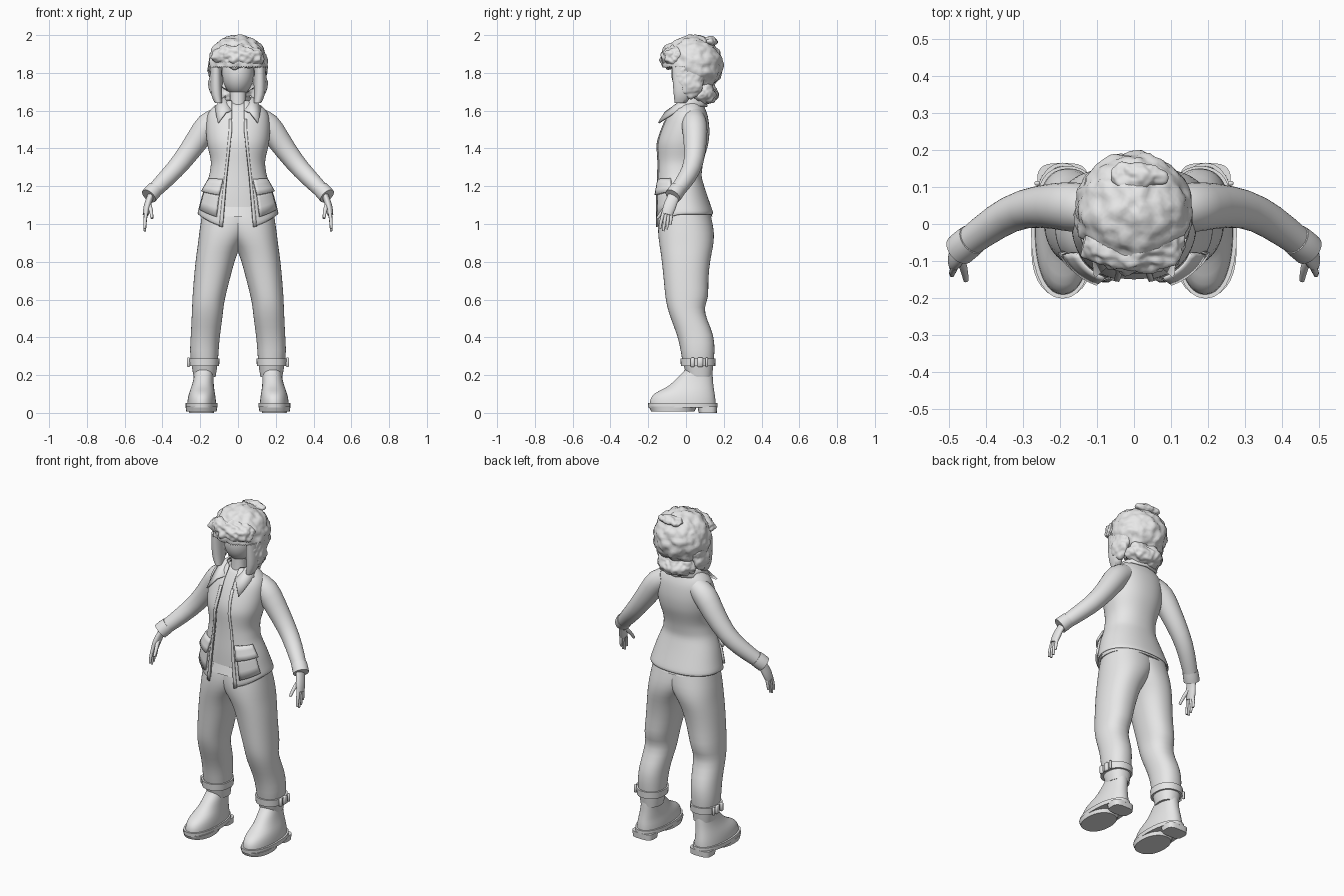
import bpy, bmesh
from math import sin, cos, pi, asin, copysign
from mathutils import Vector, noise

if "Cube" in bpy.data.objects:
    bpy.data.objects.remove(bpy.data.objects["Cube"])

grey = bpy.data.materials.new("plain_grey")
grey.use_nodes = True
COLOUR = (0.8, 0.8, 0.8, 1)
grey.diffuse_color = COLOUR
grey.node_tree.nodes["Principled BSDF"].inputs["Base Color"].default_value = COLOUR


def finish(name, bm, mirror=False, thick=0, subdiv=0):
    """Turn a bmesh into a smooth shaded object with the usual modifiers."""
    bmesh.ops.recalc_face_normals(bm, faces=bm.faces)
    mesh = bpy.data.meshes.new(name)
    bm.to_mesh(mesh)
    bm.free()
    mesh.materials.append(grey)
    obj = bpy.data.objects.new(name, mesh)
    bpy.context.collection.objects.link(obj)
    bpy.ops.object.select_all(action="DESELECT")
    obj.select_set(True)
    bpy.context.view_layer.objects.active = obj
    bpy.ops.object.shade_smooth_by_angle(angle=1.0)
    if mirror:
        obj.modifiers.new("Mirror", "MIRROR").merge_threshold = 0.002
    if thick:
        solid = obj.modifiers.new("Solidify", "SOLIDIFY")
        solid.thickness, solid.offset = thick, 0
    if subdiv:
        obj.modifiers.new("Subdivision", "SUBSURF").levels = subdiv
        obj.modifiers["Subdivision"].render_levels = subdiv
    return obj


def grid(name, rows, closed=True, **options):
    """Skin rows of points; closed rows become a capped tube."""
    bm = bmesh.new()
    crease = bm.edges.layers.float.new("crease_edge")
    rings = [[bm.verts.new(p) for p in row] for row in rows]
    count = len(rows[0])
    for low, high in zip(rings, rings[1:]):
        for i in range(count if closed else count - 1):
            j = (i + 1) % count
            bm.faces.new((low[i], low[j], high[j], high[i]))
    if closed:
        for ring in (rings[0], rings[-1]):
            for edge in bm.faces.new(ring).edges:
                edge[crease] = 1
    return finish(name, bm, **options)


def power(v, p):
    return copysign(abs(v) ** p, v)


def loft(name, sections, p=0.9, n=28, **options):
    """Stack horizontal rings given as z, x min, x max, y min, y max."""
    rows = []
    for z, x0, x1, y0, y1 in sections:
        rows.append([((x0 + x1) / 2 + (x1 - x0) / 2 * power(sin(a), p),
                      (y0 + y1) / 2 - (y1 - y0) / 2 * power(cos(a), p), z)
                     for a in (2 * pi * i / n for i in range(n))])
    return grid(name, rows, **options)


def tube(name, path, flat=1, n=16):
    """Sweep an oval along points given as x, y, z, radius; mirrored."""
    pts = [Vector(p[:3]) for p in path]
    rows = []
    for i, c in enumerate(pts):
        t = (pts[min(i + 1, len(pts) - 1)] - pts[max(i - 1, 0)]).normalized()
        side = t.cross(Vector((0, 1, 0))).normalized()
        other = t.cross(side)
        r = path[i][3]
        rows.append([c + side * r * cos(2 * pi * k / n) + other * r * flat * sin(2 * pi * k / n)
                     for k in range(n)])
    return grid(name, rows, mirror=True, subdiv=1)


def fur(name, centre, size, rough=0.012, keep=None, mirror=False):
    """Lumpy ellipsoid; faces failing the keep rule are removed."""
    bm = bmesh.new()
    bmesh.ops.create_icosphere(bm, subdivisions=5, radius=1)
    for v in bm.verts:
        direction = v.co.copy()
        p = Vector(c + s * d for c, s, d in zip(centre, size, direction))
        lump = noise.noise(p * 22) + 0.5 * noise.noise(p * 50)
        v.co = p + direction * rough * lump
    if keep:
        drop = [f for f in bm.faces if not keep(f.calc_center_median())]
        bmesh.ops.delete(bm, geom=drop, context="FACES")
    return finish(name, bm, mirror)


# Jacket cross-sections: z, half width, front y, back y
TORSO = [(1.655, .06, -.04, .08), (1.62, .13, -.06, .09), (1.58, .16, -.09, .11),
         (1.5, .165, -.125, .12), (1.43, .16, -.15, .115), (1.33, .135, -.147, .085),
         (1.25, .147, -.15, .075), (1.17, .18, -.155, .1), (1.05, .212, -.157, .142)]


def torso(z):
    for top, low in zip(TORSO, TORSO[1:]):
        if z >= low[0] - 1e-6:
            f = (top[0] - z) / (top[0] - low[0])
            return [a + (b - a) * f for a, b in zip(top[1:], low[1:])]


def on_torso(a, z, off=0):
    """Point at angle a from the front; the hem drops towards the opening."""
    rx, yf, yb = torso(z)
    drop = 0.075 * max(0, cos(a)) ** 2 * max(0, 1.25 - z) / 0.2
    return ((rx + off) * power(sin(a), 0.9),
            (yf + yb) / 2 - ((yb - yf) / 2 + off) * power(cos(a), 0.9), z - drop)


def opening(z):
    half = 0.03 + 0.048 * max(0, 1.5 - z) / 0.45
    return asin((half / torso(z)[0]) ** (1 / 0.9))


def levels(top, low, n):
    return [top + (low - top) * i / n for i in range(n + 1)]


def patch(name, a0, a1, z0, z1, off0, off1, thick):
    rows = [[on_torso(a, z, off0 + (off1 - off0) * (z0 - z) / (z0 - z1))
             for a in levels(a0, a1, 8)] for z in levels(z0, z1, 3)]
    return grid(name, rows, closed=False, mirror=True, thick=thick)


# Jacket shell, front edging, pockets and collar
heights = levels(1.655, 1.05, 18)
grid("jacket", [[on_torso(a, z) for a in levels(opening(z), pi, 18)] for z in heights],
     closed=False, mirror=True, thick=.012, subdiv=1)
grid("jacket_edging", [[on_torso(a, z, .007) for a in levels(opening(z), opening(z) + .09, 2)]
     for z in heights[3:]], closed=False, mirror=True, thick=.006)
patch("pocket_flap", .48, 1.25, 1.24, 1.175, .008, .022, .012)
patch("pocket_bag", .52, 1.2, 1.2, 1.085, .008, .012, .012)
grid("collar", [
    [(0, .085, 1.68), (.055, .06, 1.685), (.07, 0, 1.67), (.035, -.075, 1.6)],
    [(0, .1, 1.66), (.075, .075, 1.665), (.095, -.01, 1.65), (.065, -.11, 1.59)],
    [(0, .11, 1.62), (.09, .085, 1.625), (.12, -.02, 1.615), (.105, -.145, 1.535)],
], closed=False, mirror=True, thick=.01)

# Shirt and neck
shirt = []
for z in levels(1.64, 1.06, 12):
    rx, yf, yb = torso(z)
    shirt.append((z, .016 - rx, rx - .016, yf + .02, yb - .016))
loft("shirt", shirt, subdiv=1)
loft("neck", [(1.58, -.05, .05, -.04, .06), (1.66, -.042, .042, -.03, .055),
              (1.76, -.045, .045, -.035, .06)])

# Sleeves and cuffs
tube("sleeve", [(.1, .04, 1.56, .06), (.16, .045, 1.53, .072), (.21, .05, 1.45, .064),
                (.3, .045, 1.325, .053), (.37, .01, 1.25, .049), (.455, -.055, 1.165, .04)])
tube("cuff", [(.438, -.042, 1.185, .044), (.456, -.056, 1.166, .046), (.472, -.07, 1.148, .045)])

# Hands
tube("palm", [(.455, -.055, 1.165, .019), (.472, -.075, 1.125, .018),
              (.483, -.09, 1.085, .02), (.489, -.1, 1.05, .016)], flat=1.8)
for i, finger in enumerate(("index", "middle", "ring", "little")):
    y = -.126 + .018 * i
    reach = (.085, .098, .088, .065)[i]
    tube(finger + "_finger", [(.485, y * .7 - .028, 1.07, .011),
                              (.493, y - .006, 1.06 - reach * .5, .01),
                              (.493, y - .012, 1.06 - reach, .007)], n=8)
tube("thumb", [(.474, -.085, 1.11, .014), (.46, -.12, 1.075, .012), (.455, -.152, 1.03, .008)], n=8)

# Trouser legs, overlapping at the hips
loft("trouser_leg", [
    (1.08, -.1, .187, -.135, .125), (1.02, -.1, .196, -.148, .138), (.95, -.07, .207, -.15, .152),
    (.88, -.012, .214, -.14, .145), (.82, .014, .224, -.13, .13), (.7, .045, .235, -.118, .116),
    (.61, .068, .242, -.11, .122), (.56, .077, .243, -.1, .095), (.5, .082, .246, -.082, .108),
    (.41, .096, .25, -.045, .15), (.33, .102, .256, -.028, .152), (.27, .106, .25, -.02, .148),
    (.19, .118, .235, .005, .138)], mirror=True, subdiv=1)
loft("waistband", [(1.09, -.188, .188, -.136, .12), (1.04, -.198, .198, -.15, .14)], mirror=False)

# Ankle straps and buckles
loft("ankle_strap", [(.288, .097, .262, -.03, .157), (.248, .1, .259, -.027, .155)], mirror=True)
for name, y, z, width in (("buckle", .075, .268, .03), ("strap_end", .035, .268, .02),
                          ("strap_loop", .11, .268, .012)):
    bm = bmesh.new()
    bmesh.ops.create_cube(bm, size=1)
    bmesh.ops.scale(bm, vec=(.016, width, .05), verts=bm.verts)
    bmesh.ops.translate(bm, vec=(.262, y, z), verts=bm.verts)
    bmesh.ops.bevel(bm, geom=bm.edges, offset=.004, affect="EDGES")
    finish(name, bm, mirror=True)

# Boots with welt, forefoot sole and heel
loft("boot", [
    (.03, .116, .27, -.192, .158), (.07, .116, .268, -.194, .158), (.105, .122, .26, -.172, .152),
    (.13, .126, .25, -.11, .148), (.16, .129, .24, -.07, .144), (.2, .13, .232, -.035, .142),
    (.23, .13, .23, .005, .138), (.29, .13, .23, .01, .138)], mirror=True, subdiv=1)
loft("boot_welt", [(.052, .108, .279, -.202, .166), (.028, .108, .279, -.2, .166)], mirror=True)
loft("forefoot_sole", [(.035, .109, .278, -.198, .06), (.008, .113, .274, -.185, .045)], mirror=True)
loft("boot_heel", [(.035, .125, .262, .06, .165), (0, .128, .258, .068, .163)], p=.6, mirror=True)

# Head, left blank
fur("head", (0, .02, 1.8), (.085, .098, .12), rough=0)

# Fur hat: crown open at the face, front flap, ear flaps, neck flap, top knot
fur("hat_crown", (0, .035, 1.845), (.158, .16, .153), .013,
    keep=lambda c: c.z > 1.83 or c.y > -.01)
fur("hat_front_flap", (0, -.055, 1.888), (.142, .078, .066), .018)
fur("hat_neck_flap", (0, .085, 1.695), (.118, .078, .066), .015)
fur("hat_side", (.118, .015, 1.765), (.036, .08, .1), .01, mirror=True)
fur("hat_knot", (.01, .13, 1.965), (.078, .038, .026), .012)
loft("ear_flap", [(1.83, .086, .145, -.075, .05), (1.74, .085, .148, -.07, .04),
                  (1.68, .085, .145, -.065, .03), (1.64, .085, .122, -.06, .0)],
     mirror=True, subdiv=1)
